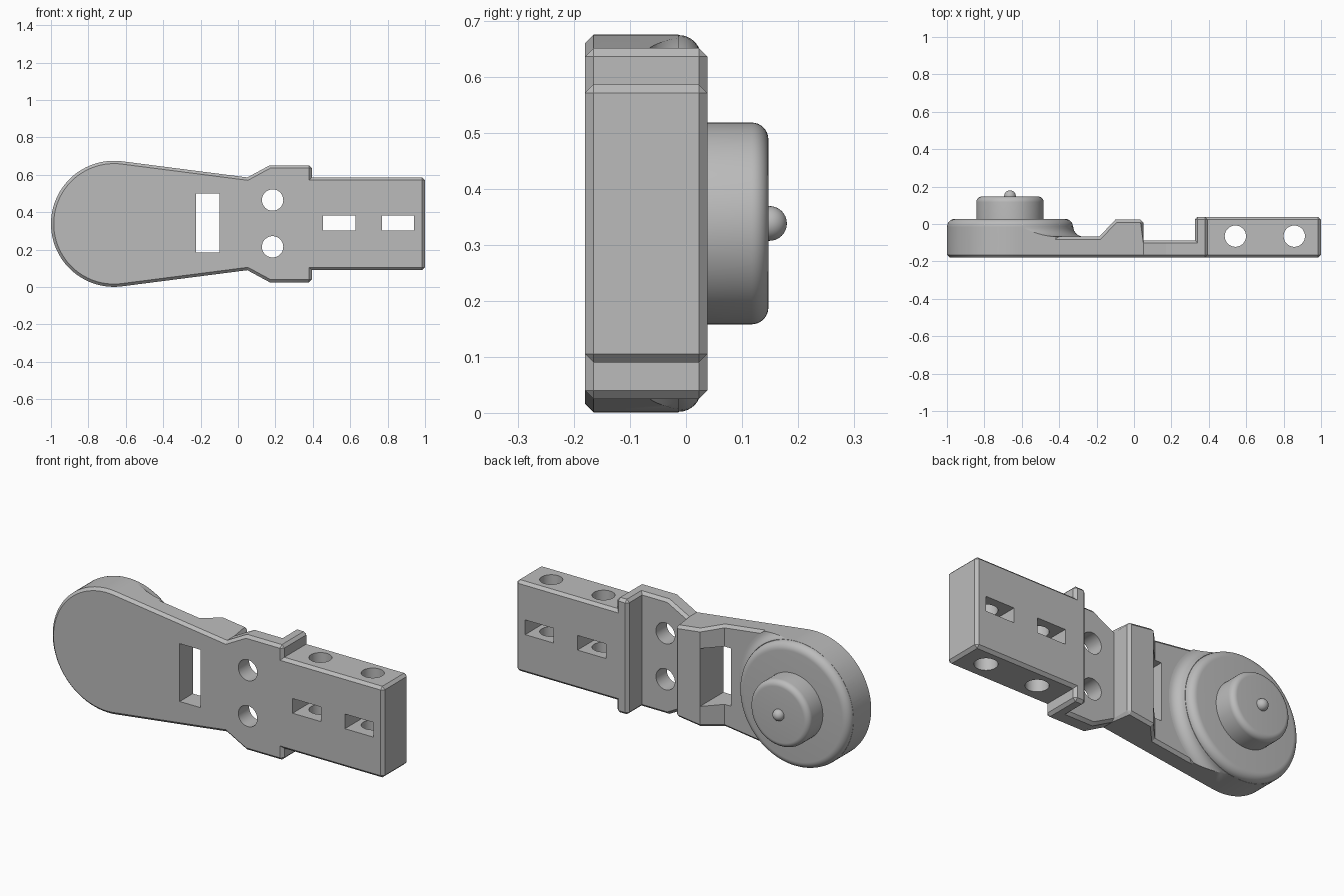
import bpy, bmesh
from math import radians, pi, cos, sin, acos, atan2, hypot
from mathutils import Matrix, Vector

if "Cube" in bpy.data.objects:
    bpy.data.objects.remove(bpy.data.objects["Cube"])

grey = bpy.data.materials.new("plain grey")
grey.use_nodes = True
grey.diffuse_color = (0.5, 0.5, 0.5, 1)
grey.node_tree.nodes["Principled BSDF"].inputs["Base Color"].default_value = (0.5, 0.5, 0.5, 1)

CX, CZ, R = -0.663, 0.338, 0.337      # centre and radius of the round head
FRONT, CHAMFER = -0.18, 0.015


def finish(name, bm):
    bmesh.ops.recalc_face_normals(bm, faces=bm.faces)
    mesh = bpy.data.meshes.new(name)
    bm.to_mesh(mesh)
    bm.free()
    ob = bpy.data.objects.new(name, mesh)
    bpy.context.collection.objects.link(ob)
    mesh.materials.append(grey)
    return ob


def prism(name, points, offset):
    bm = bmesh.new()
    face = bm.faces.new([bm.verts.new(p) for p in points])
    ext = bmesh.ops.extrude_face_region(bm, geom=[face])["geom"]
    bmesh.ops.translate(bm, vec=offset, verts=[g for g in ext if isinstance(g, bmesh.types.BMVert)])
    return finish(name, bm)


def lathe(name, profile, steps=96):
    """Spin (radius, y) points around the head's axis."""
    bm = bmesh.new()
    verts = [bm.verts.new((CX + r, y, CZ)) for r, y in profile]
    edges = [bm.edges.new(pair) for pair in zip(verts, verts[1:])]
    bmesh.ops.spin(bm, geom=verts + edges, cent=(CX, 0, CZ), axis=(0, 1, 0),
                   angle=2 * pi, steps=steps, use_duplicate=False)
    bmesh.ops.remove_doubles(bm, verts=bm.verts, dist=1e-5)
    return finish(name, bm)


def arc(cr, cy, rad, start, end, n=8):
    return [(cr + rad * cos(radians(start + (end - start) * i / n)),
             cy + rad * sin(radians(start + (end - start) * i / n))) for i in range(n + 1)]


def boolean(ob, tool, operation):
    mod = ob.modifiers.new(operation, "BOOLEAN")
    mod.operation, mod.object, mod.solver = operation, tool, "EXACT"
    bpy.context.view_layer.objects.active = ob
    bpy.ops.object.modifier_apply(modifier=mod.name)
    bpy.data.objects.remove(tool)


def box_cutter(x0, x1, z0, z1):
    return prism("cutter", [(x0, -1, z0), (x1, -1, z0), (x1, -1, z1), (x0, -1, z1)], (0, 2, 0))


def round_cutter(centre, radius, along_z=False):
    bm = bmesh.new()
    turn = Matrix() if along_z else Matrix.Rotation(pi / 2, 4, "X")
    bmesh.ops.create_cone(bm, cap_ends=True, segments=48, radius1=radius, radius2=radius,
                          depth=3, matrix=Matrix.Translation(centre) @ turn)
    return finish("cutter", bm)


def smooth(ob):
    bpy.ops.object.select_all(action="DESELECT")
    ob.select_set(True)
    bpy.context.view_layer.objects.active = ob
    bpy.ops.object.shade_smooth_by_angle(angle=radians(25))


# Silhouette: round head, tapering neck, flared waist, straight bar
neck_x, neck_h = 0.05, 0.248
tangent = atan2(neck_h, neck_x - CX) + acos(R / hypot(neck_x - CX, neck_h))
upper = [(1, 0.248), (0.395, 0.248), (0.395, 0.313), (0.17, 0.313), (neck_x, neck_h)]
N = 64
head = [(CX + R * cos(tangent + (2 * pi - 2 * tangent) * i / N),
         R * sin(tangent + (2 * pi - 2 * tangent) * i / N)) for i in range(N + 1)]
silhouette = upper + head + [(x, -h) for x, h in reversed(upper)]


def silhouette_prism(name):
    return prism(name, [(x, FRONT, CZ + h) for x, h in silhouette], (0, 0.4, 0))


# Body: silhouette limited by the stepped thickness
body = silhouette_prism("body")
steps = [(-1.1, FRONT - 0.1), (1.1, FRONT - 0.1), (1.1, 0.038), (0.325, 0.038), (0.325, -0.087),
         (neck_x, -0.087), (neck_x, 0.023), (-0.1, 0.023), (-0.185, -0.067), (-1.1, -0.067)]
boolean(body, prism("cutter", [(x, y, -0.1) for x, y in steps], (0, 0, 1)), "INTERSECT")

# Chamfer the outer corners
bm = bmesh.new()
bm.from_mesh(body.data)
bmesh.ops.remove_doubles(bm, verts=bm.verts, dist=1e-5)
bmesh.ops.dissolve_limit(bm, angle_limit=radians(1), verts=bm.verts, edges=bm.edges)
corners = [e for e in bm.edges if e.is_manifold and e.is_convex and e.calc_face_angle() > radians(65)]
bmesh.ops.bevel(bm, geom=corners, offset=CHAMFER, segments=1, affect="EDGES", clamp_overlap=True)
bm.to_mesh(body.data)
bm.free()

# Openings: strap window, waist holes, bar slots and cross holes
boolean(body, box_cutter(-0.225, -0.1, 0.185, 0.5), "DIFFERENCE")
for z in (0.215, 0.465):
    boolean(body, round_cutter((0.185, 0, z), 0.057), "DIFFERENCE")
for x in (0.455, 0.77):
    boolean(body, box_cutter(x, x + 0.172, 0.303, 0.383), "DIFFERENCE")
    boolean(body, round_cutter((x + 0.087, -0.065, 0), 0.057, True), "DIFFERENCE")
smooth(body)

# Raised round head with a fillet flowing into the neck
top = 0.027
profile = [(0, top)] + arc(R - 0.041, top - 0.04, 0.04, 90, 0) \
    + arc(R + 0.055, -0.013, 0.054, 180, 270) + [(R + 0.055, -0.12), (0, -0.12)]
head_disc = lathe("head_disc", profile)
boolean(head_disc, silhouette_prism("cutter"), "INTERSECT")
smooth(head_disc)

# Knob and its centre pin
knob = lathe("knob", [(0, 0.147)] + arc(0.15, 0.117, 0.03, 90, 0) + [(0.18, 0), (0, 0)], 64)
smooth(knob)
pin = lathe("pin", arc(0, 0.149, 0.031, 90, 0) + [(0.031, 0.13), (0, 0.13)], 32)
smooth(pin)
